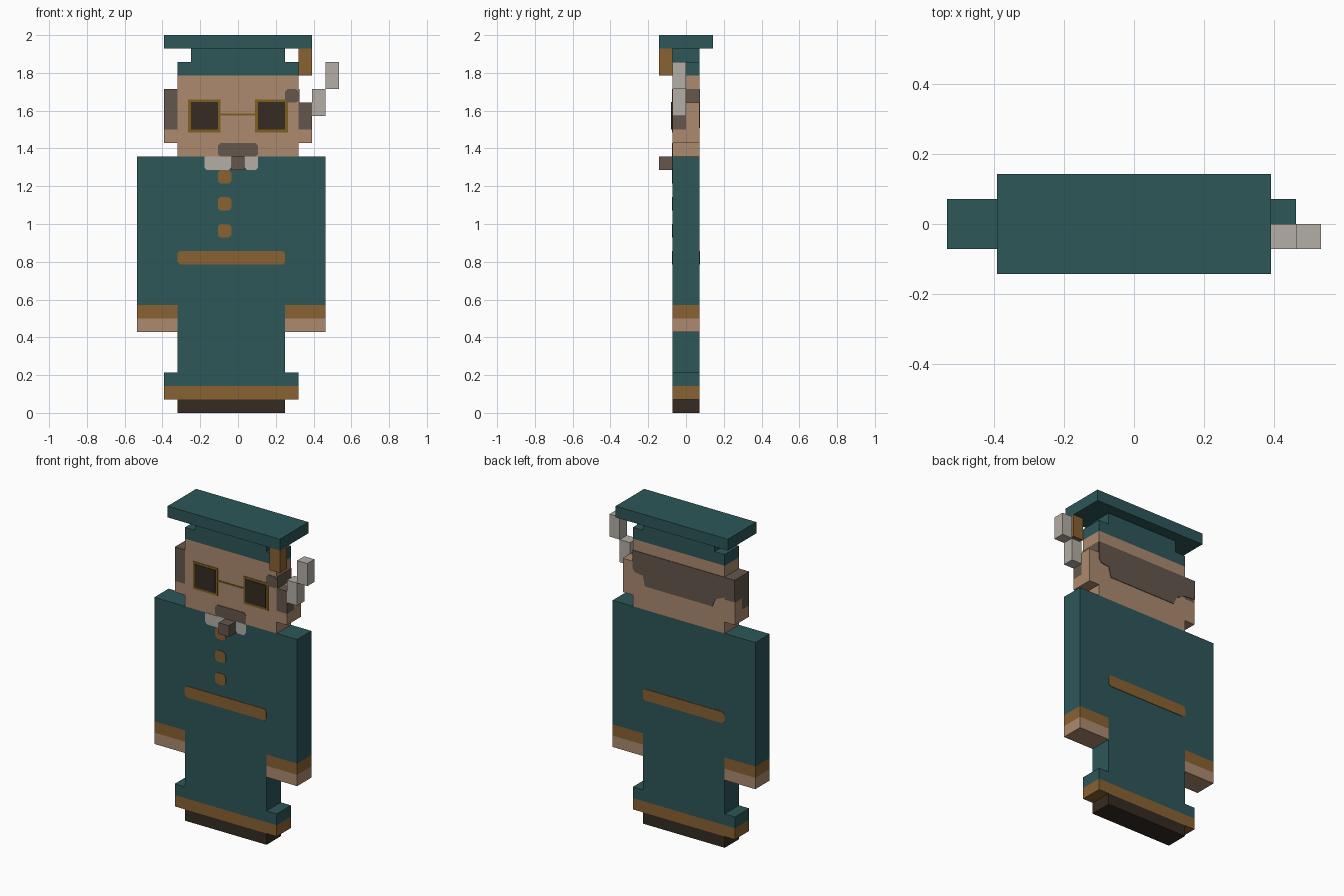
import bpy
import bmesh

cube = bpy.data.objects.get("Cube")
if cube:
    bpy.data.objects.remove(cube, do_unlink=True)

U = 2 / 28      # one block
T = 0.05        # plate thickness in blocks


def material(name, hex_code):
    def linear(c):
        return c / 12.92 if c <= 0.04045 else ((c + 0.055) / 1.055) ** 2.4
    rgb = [linear(int(hex_code[i:i + 2], 16) / 255) for i in (0, 2, 4)]
    mat = bpy.data.materials.new(name)
    mat.use_nodes = True
    mat.diffuse_color = (*rgb, 1)
    mat.node_tree.nodes["Principled BSDF"].inputs["Base Color"].default_value = (*rgb, 1)
    return mat


TEAL = material("teal_cloth", "2d5759")
SKIN = material("skin", "ac8a6f")
TAN = material("brown_trim", "8a6232")
HAIR = material("grey_brown_hair", "64574c")
SILVER = material("light_grey", "b3aea5")
DARK = material("dark_brown", "352b22")
GOLD = material("dark_gold", "7d5f20")


def slab(name, outline, y0, y1, mat):
    """Extrude an x-z outline, given in blocks, from y0 to y1."""
    bm = bmesh.new()
    face = bm.faces.new([bm.verts.new((x * U, y0 * U, z * U)) for x, z in outline])
    out = bmesh.ops.extrude_face_region(bm, geom=[face])
    moved = [v for v in out["geom"] if isinstance(v, bmesh.types.BMVert)]
    bmesh.ops.translate(bm, verts=moved, vec=(0, (y1 - y0) * U, 0))
    bmesh.ops.recalc_face_normals(bm, faces=bm.faces[:])
    mesh = bpy.data.meshes.new(name)
    bm.to_mesh(mesh)
    bm.free()
    mesh.materials.append(mat)
    obj = bpy.data.objects.new(name, mesh)
    bpy.context.collection.objects.link(obj)
    return obj


def box(name, x0, x1, z0, z1, mat, y0=-1, y1=1):
    return slab(name, [(x0, z0), (x1, z0), (x1, z1), (x0, z1)], y0, y1, mat)


def patch(name, x0, x1, z0, z1, mat, back=False, c=0.2, top=True):
    """Thin plate with clipped corners on the front or back surface."""
    pts = [(x0, z0 + c), (x0 + c, z0), (x1 - c, z0), (x1, z0 + c)]
    pts += [(x1, z1 - c), (x1 - c, z1), (x0 + c, z1), (x0, z1 - c)] if top else [(x1, z1), (x0, z1)]
    y = (1, 1 + T) if back else (-1 - T, -1)
    return slab(name, pts, *y, mat)


# Robe, hem and shoes
slab("robe", [(-5.5, 2), (4.5, 2), (4.5, 3), (3.5, 3), (3.5, 8), (6.5, 8), (6.5, 19),
              (-7.5, 19), (-7.5, 8), (-4.5, 8), (-4.5, 3), (-5.5, 3)], -1, 1, TEAL)
box("hem_trim", -5.5, 4.5, 1, 2, TAN)
box("shoes", -4.5, 3.5, 0, 1, DARK)

# Cuffs and hands
for side, x in (("right", -7.5), ("left", 3.5)):
    box(side + "_cuff", x, x + 3, 7, 8, TAN)
    box(side + "_hand", x, x + 3, 6, 7, SKIN)

# Belt and buttons
patch("belt_front", -4.5, 3.5, 11, 12, TAN)
patch("belt_back", -4.5, 3.5, 11, 12, TAN, back=True)
for i, z in enumerate((13, 15, 17)):
    patch(f"button_{i + 1}", -1.5, -0.5, z, z + 1, TAN)

# Head and ears
box("head", -4.5, 4.5, 19, 25, SKIN)
for side, x, rear, top in (("right", -5.5, 22, 24), ("left", 4.5, 23, 23)):
    box(side + "_ear_lobe", x, x + 1, 20, 21, SKIN)
    box(side + "_sideburn", x, x + 1, 21, top, HAIR, -1, 0)
    box(side + "_ear_rear", x, x + 1, 21, rear, SKIN, 0, 1)
    if rear < top:
        box(side + "_ear_hair", x, x + 1, rear, top, HAIR, 0, 1)

# Hair on the back, left temple and left side
slab("back_hair", [(-5.5, 22.3), (-4.5, 22.2), (-3.6, 21.8), (-3.3, 21.1), (3.3, 21.1), (3.5, 22),
                   (4.3, 22.1), (4.5, 22.4), (4.5, 24), (-5.5, 24)], 1, 1 + T, HAIR)
patch("temple_hair", 3.5, 4.5, 23, 24, HAIR)
box("left_side_hair", 4.5, 4.5 + T, 23, 24, HAIR)

# Glasses
for side, x in (("right", -3.7), ("left", 1.27)):
    box(side + "_frame", x, x + 2.42, 20.8, 23.23, GOLD, -1 - T, -1)
    box(side + "_lens", x + 0.2, x + 2.22, 21, 23.03, DARK, -1 - 2 * T, -1 - T)
box("glasses_bridge", -1.28, 1.27, 22.06, 22.2, GOLD, -1 - T, -1)

# Moustache, beard and pipe
patch("moustache", -1.5, 1.5, 19, 20, HAIR)
patch("right_beard", -2.5, -0.5, 18, 19, SILVER, top=False)
patch("left_beard", 0.5, 1.5, 18, 19, SILVER, top=False)
box("pipe", -0.5, 0.5, 18, 19, HAIR, -2, -1)

# Stepped piece beside the left ear
box("lower_ear_piece", 5.5, 6.5, 22, 24, SILVER, -1, 0)
box("upper_ear_piece", 6.5, 7.5, 24, 26, SILVER, -1, 0)

# Flat-topped cap with tassel
slab("cap", [(-4.5, 25), (4.5, 25), (4.5, 26), (3.5, 26), (3.5, 27),
             (-3.5, 27), (-3.5, 26), (-4.5, 26)], -1, 1, TEAL)
box("cap_band_step", -2.5, 3.5, 26, 27, TEAL, -1, 1)
box("cap_board", -5.5, 5.5, 27, 28, TEAL, -2, 2)
box("tassel", 4.5, 5.5, 25, 27, TAN, -2, -1)
